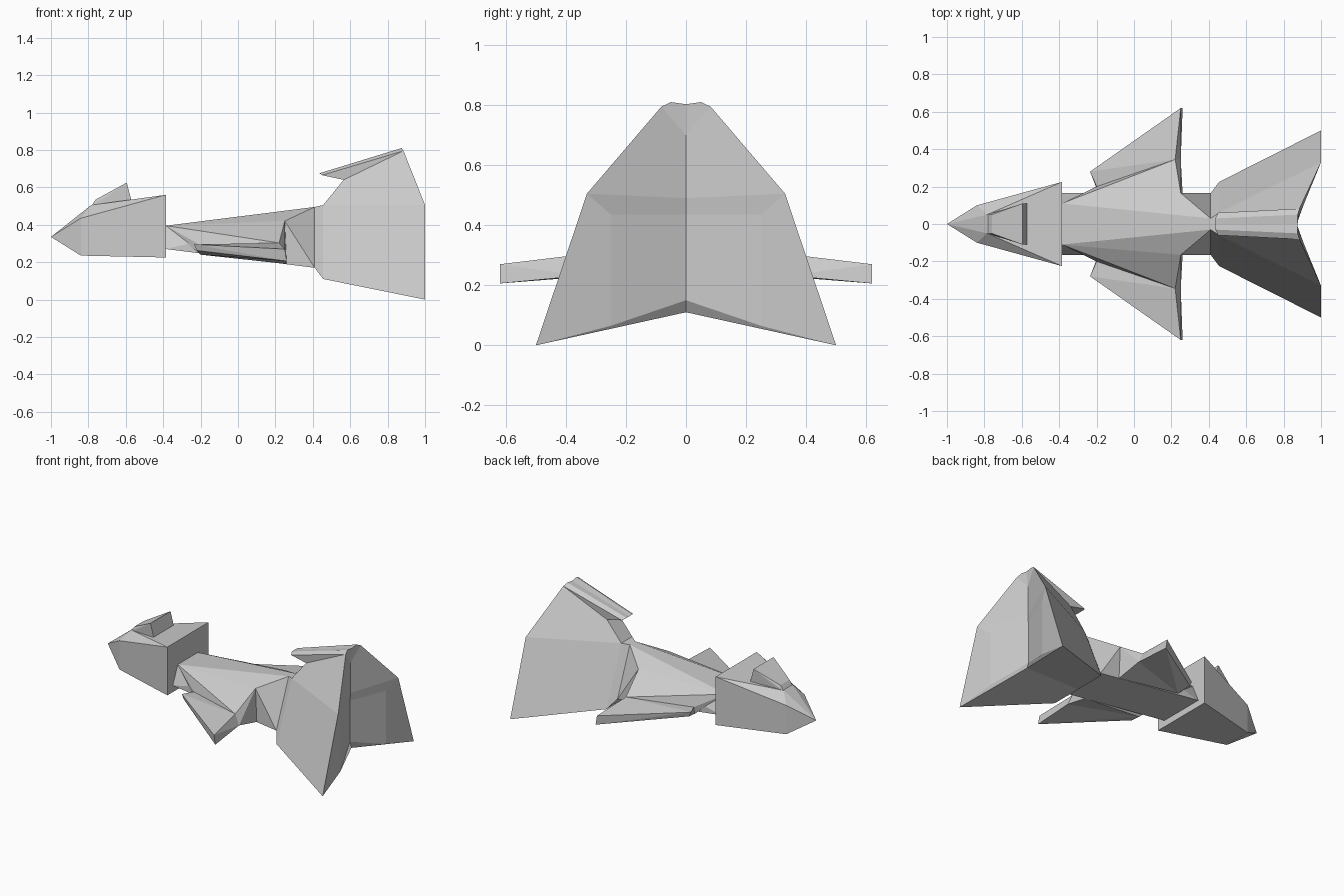
import bpy, bmesh

if "Cube" in bpy.data.objects:
    bpy.data.objects.remove(bpy.data.objects["Cube"])


def finish(name, bm):
    bmesh.ops.remove_doubles(bm, verts=bm.verts[:], dist=0.0005)
    bmesh.ops.recalc_face_normals(bm, faces=bm.faces[:])
    me = bpy.data.meshes.new(name)
    bm.to_mesh(me)
    bm.free()
    ob = bpy.data.objects.new(name, me)
    bpy.context.collection.objects.link(ob)
    return ob


def hull(name, pts, sides=(1, -1)):
    """Faceted solid wrapped around points on one or both sides of y = 0."""
    bm = bmesh.new()
    for s in sides:
        for x, y, z in pts:
            bm.verts.new((x, y * s, z))
    bmesh.ops.remove_doubles(bm, verts=bm.verts[:], dist=0.0005)
    r = bmesh.ops.convex_hull(bm, input=bm.verts[:])
    junk = [g for g in r["geom_interior"] if isinstance(g, bmesh.types.BMVert)]
    bmesh.ops.delete(bm, geom=junk, context='VERTS')
    bmesh.ops.dissolve_limit(bm, angle_limit=0.02, verts=bm.verts[:], edges=bm.edges[:])
    return finish(name, bm)


def mirrored(name, pts, faces):
    """Half shell mirrored across y = 0 and welded."""
    bm = bmesh.new()
    for s in (1, -1):
        vs = [bm.verts.new((x, y * s, z)) for x, y, z in pts]
        for f in faces:
            bm.faces.new([vs[i] for i in f][::s])
    return finish(name, bm)


# Pointed head and the wedge crest on it
hull("head", [(-1, 0, .335), (-.84, .1, .235), (-.84, .1, .435),
              (-.785, .05, .505), (-.385, .225, .56), (-.385, .225, .225)])
hull("head_crest", [(-.785, .05, .5), (-.76, .05, .535), (-.595, .11, .625),
                    (-.57, .11, .53), (-.785, .05, .48), (-.57, .11, .5)])

# Tapered body
A, B = (-.385, .11, .395), (-.385, .165, .27)
C, D = (.41, .03, .495), (.41, .165, .17)
J, JL = (.25, .165, .42), (.26, .165, .19)
hull("body", [A, B, C, D, J])

# Shoulders and fins, one per side
F, FL = (-.2, .2, .29), (-.2, .19, .24)
I, IL = (.22, .345, .303), (.25, .345, .232)
G, GL = (-.235, .28, .295), (-.22, .28, .262)
H, HL = (.25, .62, .27), (.26, .62, .206)
for side, tag in ((1, "left"), (-1, "right")):
    hull("shoulder_" + tag, [A, F, FL, I, IL, J, JL], (side,))
    hull("fin_" + tag, [F, FL, I, IL, G, GL, H, HL], (side,))

# Flared tail with overhanging top ridge and hollow, folded back
tail_pts = [
    (.41, .03, .495), (.41, .165, .17), (.455, .225, .11), (.455, .06, .505),
    (.565, .06, .64), (.45, .06, .665), (.885, .082, .795), (1, .33, .505),
    (1, .5, 0), (.435, .03, .675), (.875, .05, .81), (.875, 0, .803),
    (.865, 0, .70), (.865, 0, .49), (.86, 0, .435), (.96, .25, .435),
    (.96, .25, .065), (.86, 0, .15), (.87, 0, .11), (.455, 0, .11),
    (.435, 0, .675), (.455, 0, .505), (.565, 0, .64), (.41, 0, .495),
    (.41, 0, .17)]
tail_faces = [
    (0, 1, 2, 3), (23, 0, 3, 21), (1, 24, 19, 2), (23, 24, 1, 0),
    (21, 3, 4, 22), (22, 4, 5, 9, 20), (2, 8, 7, 3), (3, 7, 6, 4),
    (4, 6, 5), (5, 6, 10, 9), (9, 10, 11, 20), (6, 12, 11, 10),
    (6, 7, 13, 12), (7, 15, 14, 13), (7, 8, 16, 15), (15, 16, 17, 14),
    (8, 18, 17, 16), (2, 19, 18, 8)]
mirrored("tail", tail_pts, tail_faces)
